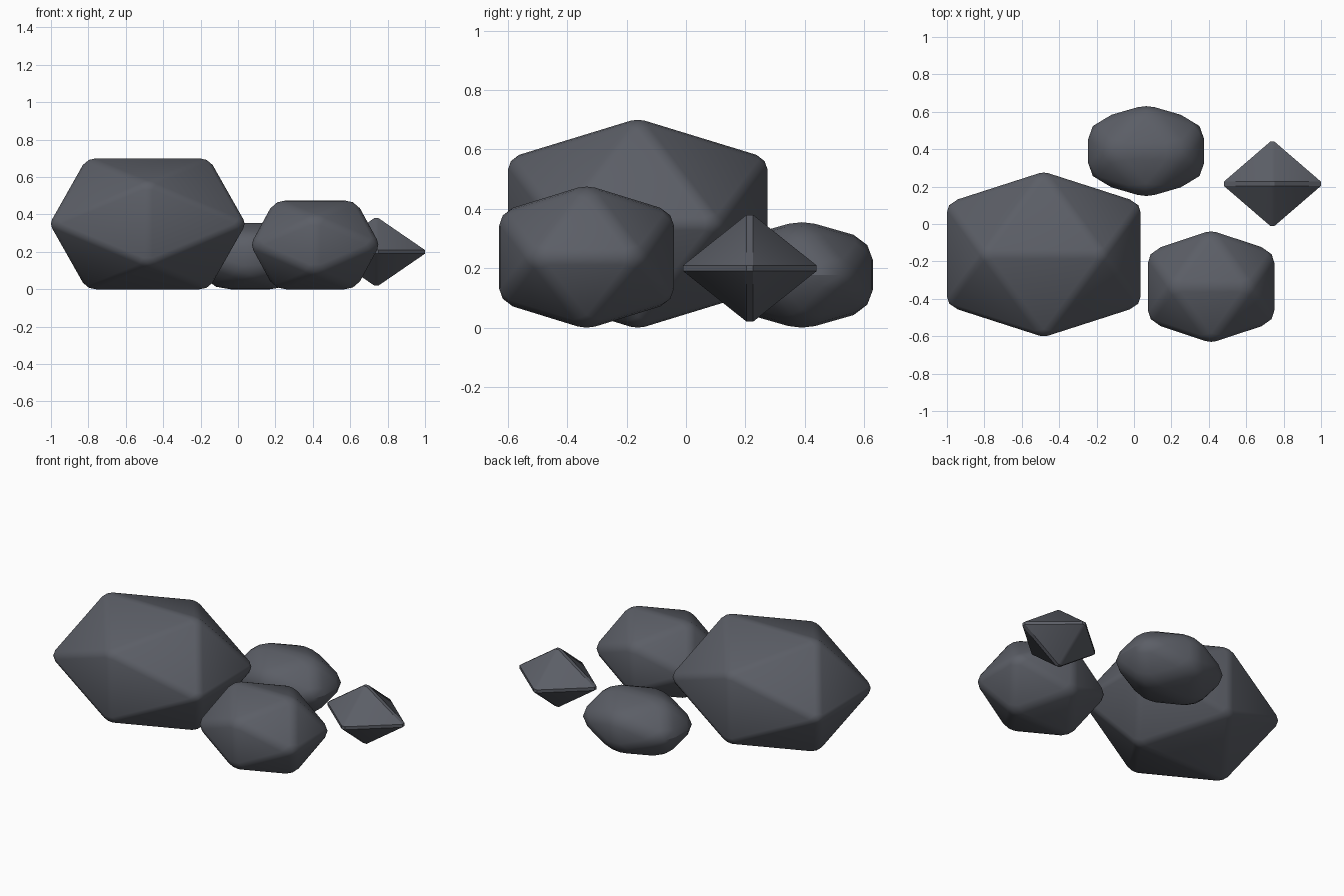
import bpy
import bmesh
from math import radians, sqrt
from mathutils import Vector

cube = bpy.data.objects.get("Cube")
if cube:
    bpy.data.objects.remove(cube, do_unlink=True)

# Slate material
SLATE = (0.105, 0.112, 0.133, 1)
slate = bpy.data.materials.new("dark slate grey")
slate.use_nodes = True
slate.diffuse_color = SLATE
slate.node_tree.nodes["Principled BSDF"].inputs["Base Color"].default_value = SLATE

PHI = (1 + sqrt(5)) / 2


def icosahedron_points():
    """Corners of three crossed golden rectangles."""
    points = []
    for a in (-1, 1):
        for b in (-PHI, PHI):
            points += [(a, 0, b), (b, a, 0), (0, b, a)]
    return points


def octahedron_points():
    points = []
    for axis in range(3):
        for s in (-1, 1):
            p = [0, 0, 0]
            p[axis] = s
            points.append(p)
    return points


def make_rock(name, points, low, high, bevel, segments):
    """Chamfered convex stone fitted exactly between two corners."""
    low, high = Vector(low), Vector(high)
    centre, half = (low + high) / 2, (high - low) / 2
    reach = max(max(p) for p in points)

    bm = bmesh.new()
    for p in points:
        bm.verts.new([c / reach * h for c, h in zip(p, half)])
    bmesh.ops.convex_hull(bm, input=bm.verts)
    bmesh.ops.bevel(bm, geom=bm.verts[:] + bm.edges[:], offset=bevel,
                    segments=segments, profile=0.5, affect='EDGES')
    # Refit after the chamfer has trimmed the corners
    size = [max(v.co[i] for v in bm.verts) for i in range(3)]
    for v in bm.verts:
        v.co = centre + Vector([v.co[i] / size[i] * half[i] for i in range(3)])
    bmesh.ops.recalc_face_normals(bm, faces=bm.faces)

    mesh = bpy.data.meshes.new(name)
    bm.to_mesh(mesh)
    bm.free()
    mesh.materials.append(slate)
    rock = bpy.data.objects.new(name, mesh)
    bpy.context.collection.objects.link(rock)

    bpy.ops.object.select_all(action='DESELECT')
    rock.select_set(True)
    bpy.context.view_layer.objects.active = rock
    bpy.ops.object.shade_smooth_by_angle(angle=radians(30))
    return rock


# Three rounded stones and one pointed shard
ico, octa = icosahedron_points(), octahedron_points()
make_rock("large_rock", ico, (-1, -0.6, 0), (0.035, 0.275, 0.7), 0.025, 2)
make_rock("medium_rock", ico, (0.075, -0.63, 0), (0.75, -0.04, 0.475), 0.03, 2)
make_rock("back_rock", ico, (-0.245, 0.15, 0), (0.375, 0.63, 0.355), 0.045, 2)
make_rock("small_pointed_rock", octa, (0.48, -0.01, 0.02), (1, 0.44, 0.38), 0.012, 1)
